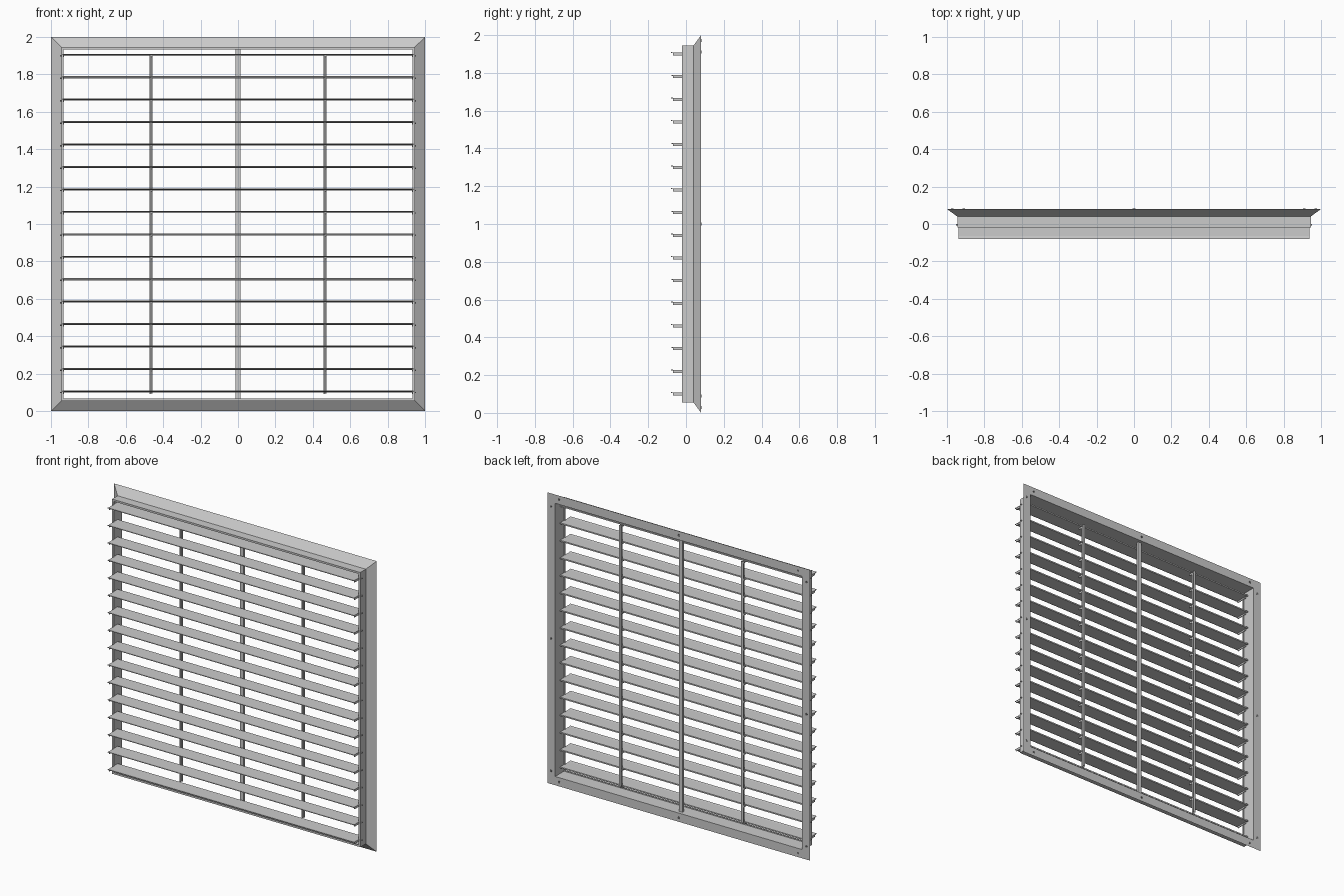
import bpy, bmesh
from math import pi
from mathutils import Matrix

if "Cube" in bpy.data.objects:
    bpy.data.objects.remove(bpy.data.objects["Cube"])

N, Z0, PITCH = 16, 0.105, 0.12
slat_z = [Z0 + i * PITCH for i in range(N)]


def finish(name, bm):
    bmesh.ops.recalc_face_normals(bm, faces=bm.faces)
    me = bpy.data.meshes.new(name)
    bm.to_mesh(me)
    bm.free()
    ob = bpy.data.objects.new(name, me)
    bpy.context.collection.objects.link(ob)
    return ob


def box(bm, x0, x1, y0, y1, z0, z1):
    m = Matrix.Translation(((x0 + x1) / 2, (y0 + y1) / 2, (z0 + z1) / 2))
    m = m @ Matrix.Diagonal((x1 - x0, y1 - y0, z1 - z0, 1))
    bmesh.ops.create_cube(bm, size=1, matrix=m)


def pin(bm, loc, r, length, axis):
    rot = Matrix.Rotation(pi / 2, 4, axis)
    bmesh.ops.create_cone(bm, cap_ends=True, segments=10, radius1=r, radius2=r,
                          depth=length, matrix=Matrix.Translation(loc) @ rot)


# Mitred frame: profile of (half size, depth) swept round a square
profile = [(1.0, 0.08), (0.945, 0.04), (0.945, -0.02), (0.932, -0.02),
           (0.932, -0.016), (0.940, -0.016), (0.940, 0.08)]
bm = bmesh.new()
rings = [[bm.verts.new((sx * h, y, 1 + sz * h)) for h, y in profile]
         for sx, sz in ((-1, -1), (1, -1), (1, 1), (-1, 1))]
n = len(profile)
for k in range(4):
    a, b = rings[k], rings[(k + 1) % 4]
    for i in range(n):
        j = (i + 1) % n
        bm.faces.new((a[i], a[j], b[j], b[i]))
finish("frame", bm)

# Slats: thin folded blade with drooping front lip, swept along x
blade = [(0.030, 0.003), (-0.065, 0.003), (-0.080, 0.005), (-0.080, 0.001),
         (-0.065, -0.002), (0.025, -0.002), (0.025, -0.006), (0.030, -0.006)]
bm = bmesh.new()
for z in slat_z:
    left = [bm.verts.new((-0.937, y, z + dz)) for y, dz in blade]
    right = [bm.verts.new((0.937, y, z + dz)) for y, dz in blade]
    bm.faces.new(left)
    bm.faces.new(right)
    for i in range(len(blade)):
        j = (i + 1) % len(blade)
        bm.faces.new((left[i], left[j], right[j], right[i]))
finish("slats", bm)

# Folded end tabs and pivot pins on every slat
tabs, pins = bmesh.new(), bmesh.new()
for z in slat_z:
    for s in (-1, 1):
        x = sorted((s * 0.931, s * 0.936))
        box(tabs, *x, -0.068, 0.012, z - 0.013, z - 0.001)
        pin(pins, (s * 0.940, -0.004, z - 0.006), 0.004, 0.022, 'Y')
finish("slat_end_tabs", tabs)
finish("pivot_pins", pins)

# Central fixed mullion
bm = bmesh.new()
box(bm, -0.013, 0.013, 0.040, 0.058, 0.060, 1.940)
finish("centre_mullion", bm)

# Linkage bars (angle section) and their brackets on each slat
bars, brackets = bmesh.new(), bmesh.new()
for s in (-1, 1):
    xc = s * 0.465
    box(bars, xc - 0.002, xc + 0.002, 0.030, 0.052, 0.105, 1.905)
    box(bars, xc - 0.008, xc + 0.008, 0.048, 0.052, 0.105, 1.905)
    for z in slat_z:
        box(brackets, xc - 0.007, xc - 0.003, 0.0, 0.044, z - 0.014, z - 0.001)
        pin(brackets, (xc, 0.038, z - 0.007), 0.004, 0.018, 'Y')
finish("linkage_bars", bars)
finish("linkage_brackets", brackets)

# Fixing screws on the back flange
bm = bmesh.new()
for s in (-1, 1):
    for t in (-0.91, 0, 0.91):
        pin(bm, (t, 0.080, 1 + s * 0.972), 0.008, 0.004, 'X')
        pin(bm, (s * 0.972, 0.080, 1 + t), 0.008, 0.004, 'X')
screws = finish("flange_screws", bm)
mat = bpy.data.materials.new("dark_metal")
mat.diffuse_color = (0.15, 0.15, 0.15, 1)
mat.use_nodes = True
mat.node_tree.nodes["Principled BSDF"].inputs["Base Color"].default_value = mat.diffuse_color
screws.data.materials.append(mat)
